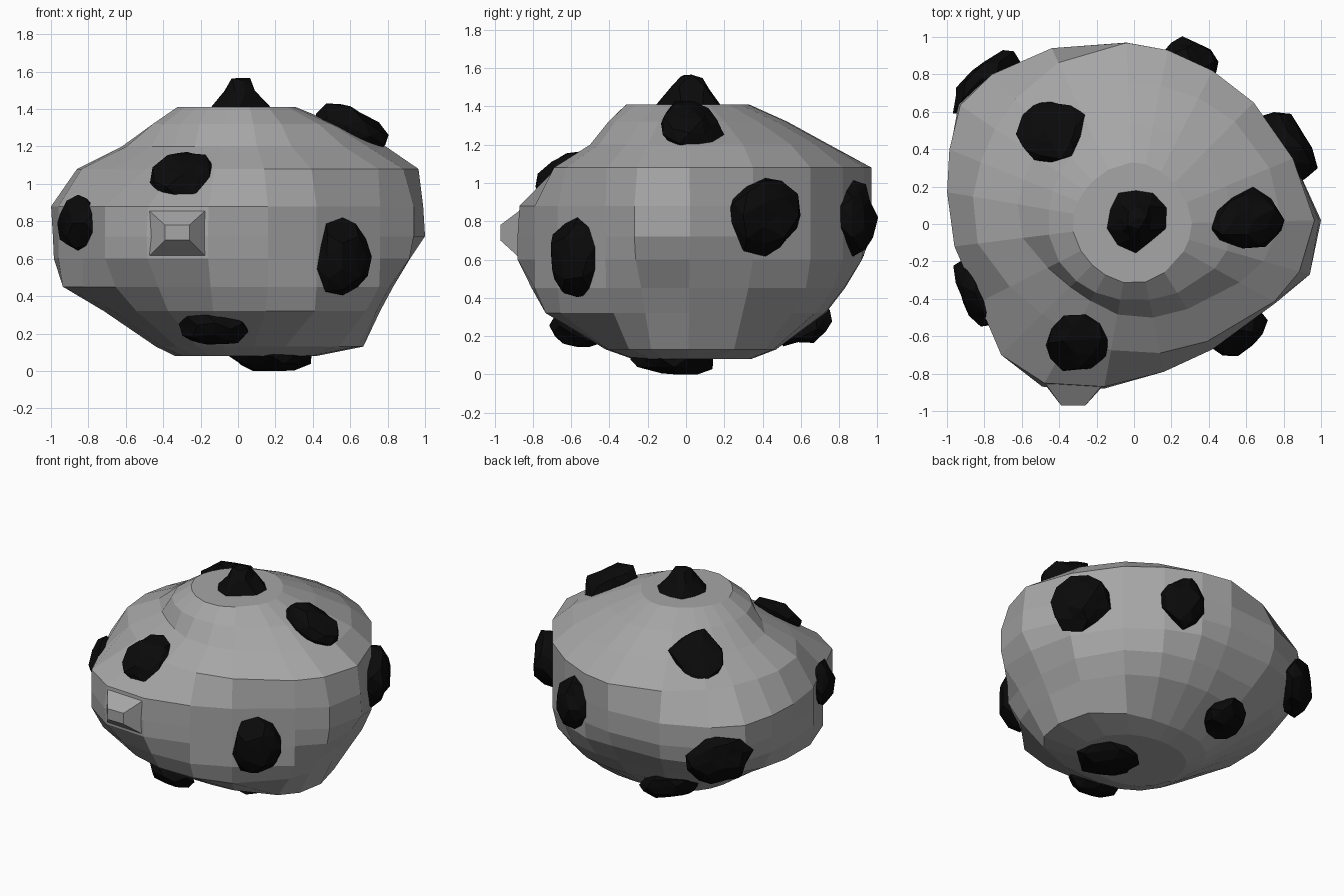
import bpy, bmesh, random
from mathutils import Vector, Matrix
from mathutils.bvhtree import BVHTree

if "Cube" in bpy.data.objects:
    bpy.data.objects.remove(bpy.data.objects["Cube"])

random.seed(4)

# Widest outline of the boulder seen from above
OUTLINE = [(1, .02), (.94, -.27), (.76, -.42), (.42, -.67), (.16, -.79),
           (-.16, -.88), (-.49, -.87), (-.71, -.7), (-.83, -.42), (-.96, -.12),
           (-1, .17), (-.99, .4), (-.95, .65), (-.76, .8), (-.44, .94),
           (-.04, .97), (.18, .93), (.42, .82), (.64, .65), (.85, .35)]
# Levels: z, reach to left, right, front, back, squareness
LEVELS = [(.08, .34, .42, .28, .34, 2.2), (.13, .44, .67, .42, .47, 2.5),
          (.32, .72, .76, .74, .73, 2.3), (.45, .94, .83, .81, .83, 2.4),
          (.60, .985, .92, .88, .92, 3.5), (.72, .99, 1, .885, .965, 4),
          (.88, 1, .99, .87, .97, 3.5), (1.08, .87, .965, .70, .97, 2.2),
          (1.2, .63, .79, .51, .75, 2), (1.32, .46, .53, .41, .53, 2),
          (1.41, .33, .31, .32, .33, 1.8)]
# Upper corners are chamfered differently: (is right, is back) -> squareness factor
CORNER = {(0, 0): .68, (0, 1): .92, (1, 0): .85, (1, 1): 1.0}


def finish(bm, name, mat):
    bmesh.ops.recalc_face_normals(bm, faces=bm.faces)
    me = bpy.data.meshes.new(name)
    bm.to_mesh(me)
    ob = bpy.data.objects.new(name, me)
    bpy.context.collection.objects.link(ob)
    me.materials.append(mat)
    return ob


def colour(name, v):
    m = bpy.data.materials.new(name)
    m.diffuse_color = (v, v, v, 1)
    m.use_nodes = True
    m.node_tree.nodes["Principled BSDF"].inputs["Base Color"].default_value = m.diffuse_color
    return m


grey, black = colour("grey_stone", .38), colour("black_ore", .003)

# Boulder: rounded squares per level, cut off by the outline, then lofted
bm = bmesh.new()
rings = []
for z, left, right, front, back, p in LEVELS:
    ring = []
    for x, y in OUTLINE:
        ex, ey = (right if x > 0 else left), (back if y > 0 else front)
        q = p * CORNER[(int(x > 0), int(y > 0))] if 1 < z < 1.3 else p
        s = min(1, (abs(x / ex) ** q + abs(y / ey) ** q) ** (-1 / q))
        ring.append(bm.verts.new((x * s, y * s, z)))
    rings.append(ring)
n = len(OUTLINE)
for a, b in zip(rings, rings[1:]):
    for i in range(n):
        j = (i + 1) % n
        bm.faces.new((a[i], a[j], b[j], b[i]))
bm.faces.new(rings[0])
bm.faces.new(rings[-1])
bmesh.ops.recalc_face_normals(bm, faces=bm.faces)
surface = BVHTree.FromBMesh(bm)
finish(bm, "boulder", grey)

# Small blunt knob on the front
bm = bmesh.new()
base = [bm.verts.new(p) for p in ((-.49, -.84, .6), (-.16, -.86, .6), (-.16, -.85, .87), (-.49, -.83, .87))]
tip = [bm.verts.new(p) for p in ((-.39, -.97, .7), (-.26, -.97, .7), (-.26, -.97, .78), (-.39, -.97, .78))]
for i in range(4):
    j = (i + 1) % 4
    bm.faces.new((base[i], base[j], tip[j], tip[i]))
bm.faces.new(tip)
bm.faces.new(base)
finish(bm, "front_knob", grey)

# Black lumps: x, y, z, half width, half height, how far they stick out
LUMPS = [(.01, .03, 1.41, .16, .17, .16), (.6, .02, 1.27, .16, .22, .11),
         (-.44, .48, 1.18, .19, .21, .08), (-.30, -.60, 1.0, .16, .19, .09),
         (-.83, -.35, .79, .19, .15, .08), (.57, -.58, .61, .18, .21, .11),
         (.84, .44, .83, .21, .21, .13), (.3, .87, .82, .16, .19, .10),
         (-.82, .77, .63, .22, .18, .10), (-.14, -.58, .23, .18, .13, .09),
         (-.29, .62, .25, .19, .15, .09), (.18, -.06, .08, .22, .22, .085)]
for k, (x, y, z, w, h, out) in enumerate(LUMPS):
    pos, normal, _, _ = surface.find_nearest(Vector((x, y, z)))
    if abs(normal.z) < .98:
        side = Vector((0, 0, 1)).cross(normal).normalized()
    else:
        side = Vector((1, 0, 0))
    up = normal.cross(side)
    frame = Matrix((side, up, normal)).transposed()
    bm = bmesh.new()
    bmesh.ops.create_icosphere(bm, subdivisions=2, radius=1)
    for v in bm.verts:
        c = v.co * random.uniform(.85, 1.12)
        c.z = max(-.8, min(c.z, .95))          # chipped flat crown
        if k == 0 and c.z > .3:                # narrow peak on the top lump
            c.x *= .6
            c.y *= .7
        v.co = pos + frame @ Vector((c.x * w, c.y * h, c.z * out * 1.05))
        v.co.z = max(v.co.z, 0)
    bmesh.ops.dissolve_limit(bm, angle_limit=.25, verts=bm.verts, edges=bm.edges)
    finish(bm, f"black_lump_{k + 1}", black)
